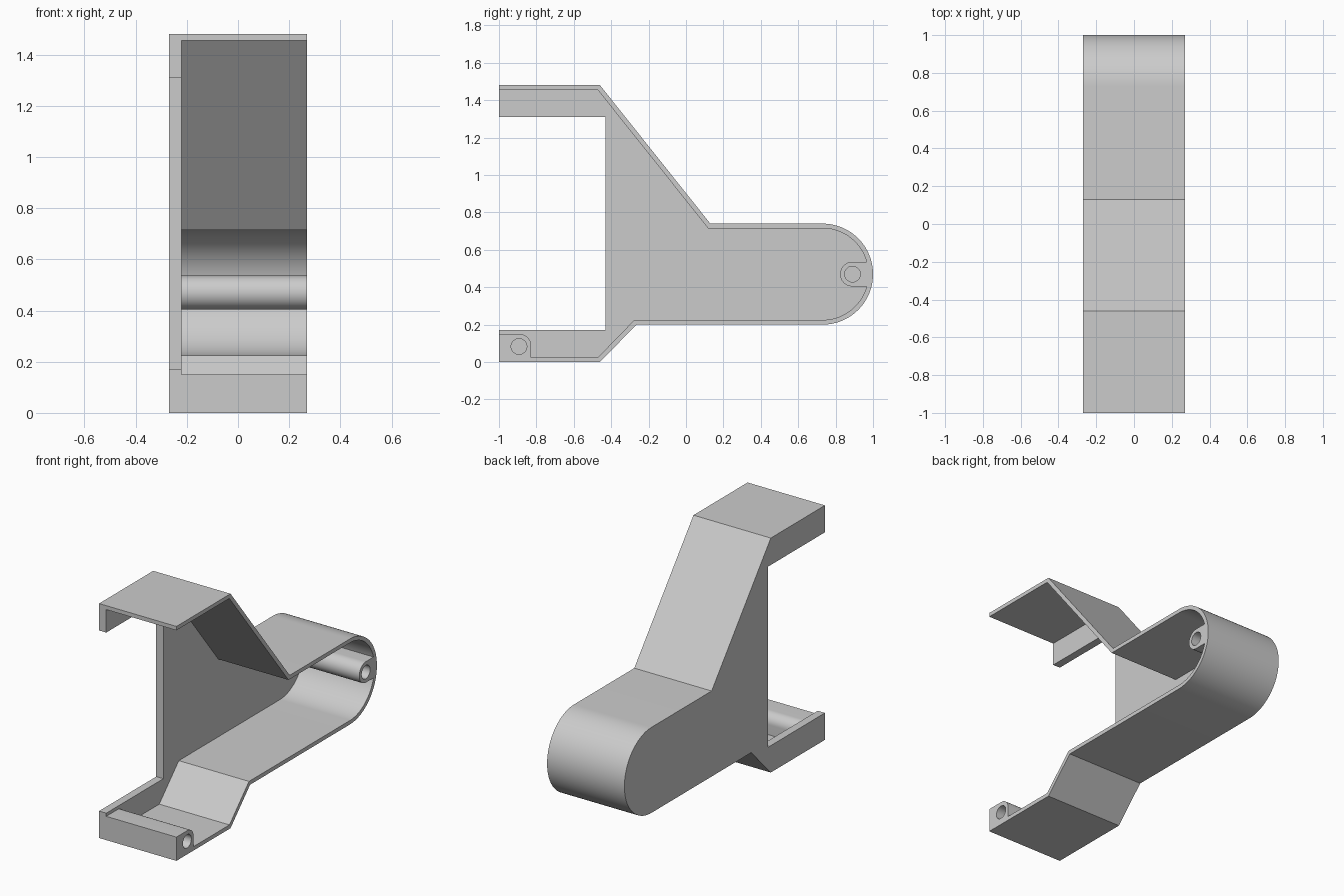
import bpy
import bmesh
from math import sin, cos, radians, degrees, asin

old = bpy.data.objects.get("Cube")
if old:
    bpy.data.objects.remove(old, do_unlink=True)

HALF = 0.27          # half of the width
FLOOR = -0.22        # inner face of the side plate
ROUND = (0.73, 0.47)  # centre of the rounded end
R_OUT, R_IN, R_BOSS, R_HOLE = 0.27, 0.245, 0.066, 0.042
BOSS = (0.89, 0.47)
FOOT_HOLE = (-0.893, 0.083)

grey = bpy.data.materials.new("plain grey")
grey.use_nodes = True
colour = (0.6, 0.6, 0.6, 1)
grey.diffuse_color = colour
grey.node_tree.nodes["Principled BSDF"].inputs["Base Color"].default_value = colour


def arc(centre, radius, start, end, steps):
    """Points in the y-z plane along an arc, angles in degrees."""
    angles = [radians(start + (end - start) * i / steps) for i in range(steps + 1)]
    return [(centre[0] + radius * cos(a), centre[1] + radius * sin(a)) for a in angles]


def prism(name, outline, x0, x1):
    """Extrude a y-z outline along x."""
    bm = bmesh.new()
    face = bm.faces.new([bm.verts.new((x0, y, z)) for y, z in outline])
    new = bmesh.ops.extrude_face_region(bm, geom=[face])["geom"]
    verts = [v for v in new if isinstance(v, bmesh.types.BMVert)]
    bmesh.ops.translate(bm, verts=verts, vec=(x1 - x0, 0, 0))
    bmesh.ops.recalc_face_normals(bm, faces=bm.faces)
    mesh = bpy.data.meshes.new(name)
    bm.to_mesh(mesh)
    bm.free()
    mesh.materials.append(grey)
    obj = bpy.data.objects.new(name, mesh)
    bpy.context.collection.objects.link(obj)
    return obj


def cut(target, cutter):
    """Subtract a cutter, then discard it."""
    mod = target.modifiers.new(cutter.name, "BOOLEAN")
    mod.operation = "DIFFERENCE"
    mod.solver = "EXACT"
    mod.object = cutter
    bpy.ops.object.select_all(action="DESELECT")
    bpy.context.view_layer.objects.active = target
    target.select_set(True)
    bpy.ops.object.modifier_apply(modifier=mod.name)
    bpy.data.objects.remove(cutter, do_unlink=True)


# Solid outer body
body = [(-1, 1.48), (-0.46, 1.48), (0.13, 0.74)]
body += arc(ROUND, R_OUT, 90, -90, 48)
body += [(-0.265, 0.2), (-0.46, 0), (-1, 0)]
housing = prism("bracket_housing", body, -HALF, HALF)

# Hollow that leaves thin walls, a screw boss at the back and a foot block
meet = degrees(asin(R_BOSS / R_IN))
hollow = [(-1.1, 1.455), (-0.472, 1.455), (0.118, 0.715)]
hollow += arc(ROUND, R_IN, 90, meet, 32)
hollow += arc(BOSS, R_BOSS, 90, 270, 24)
hollow += arc(ROUND, R_IN, -meet, -90, 32)
hollow += [(-0.276, 0.225), (-0.471, 0.025), (-0.828, 0.025)]
hollow += arc((-0.89, 0.088), 0.062, 0, 90, 12)
hollow += [(-1.1, 0.15)]
cut(housing, prism("hollow_cutter", hollow, FLOOR, 0.4))

# Front notch through the side plate
notch = [(-1.1, 0.17), (-0.43, 0.17), (-0.43, 1.31), (-1.1, 1.31)]
cut(housing, prism("notch_cutter", notch, -0.4, 0.0))

# Screw holes
for centre in (BOSS, FOOT_HOLE):
    ring = arc(centre, R_HOLE, 0, 360, 32)[:-1]
    cut(housing, prism("hole_cutter", ring, FLOOR, 0.4))

bpy.ops.object.shade_smooth_by_angle(angle=radians(25))
